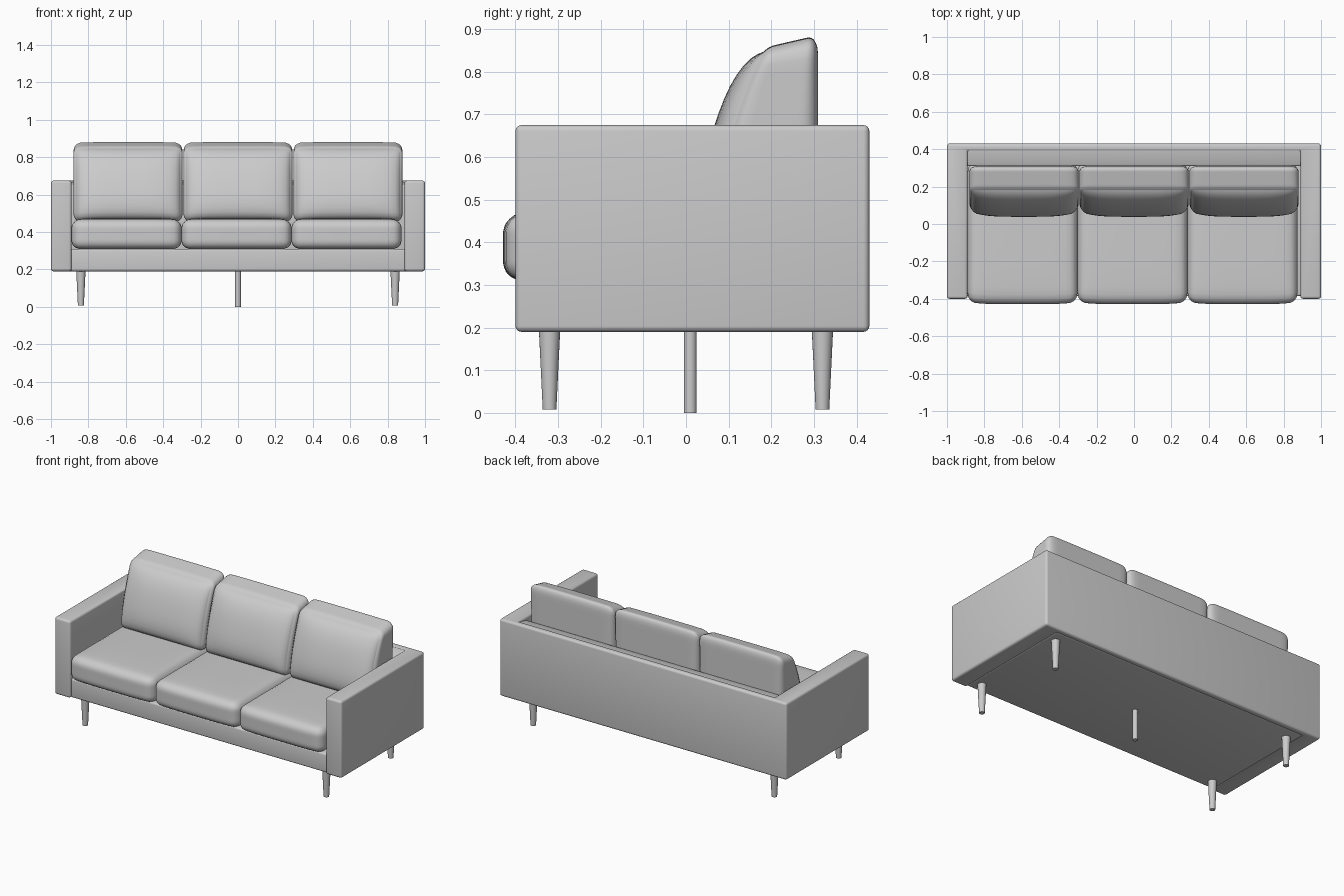
import bpy, bmesh, math
from mathutils import Vector

old = bpy.data.objects.get("Cube")
if old:
    bpy.data.objects.remove(old, do_unlink=True)

fabric = bpy.data.materials.new("light_grey")
fabric.use_nodes = True
GREY = (0.6, 0.6, 0.6, 1)
fabric.diffuse_color = GREY
fabric.node_tree.nodes["Principled BSDF"].inputs["Base Color"].default_value = GREY


def finish(name, bm, bevel=0.0):
    bmesh.ops.recalc_face_normals(bm, faces=bm.faces)
    if bevel:
        bmesh.ops.bevel(bm, geom=bm.edges[:], offset=bevel, segments=4,
                        profile=0.5, affect='EDGES', clamp_overlap=True)
    mesh = bpy.data.meshes.new(name)
    bm.to_mesh(mesh)
    bm.free()
    mesh.materials.append(fabric)
    obj = bpy.data.objects.new(name, mesh)
    bpy.context.collection.objects.link(obj)
    bpy.ops.object.select_all(action='DESELECT')
    obj.select_set(True)
    bpy.context.view_layer.objects.active = obj
    bpy.ops.object.shade_smooth_by_angle(angle=math.radians(40))


def prism(name, points, direction, bevel):
    """Extrude a flat outline along a direction and round its edges."""
    bm = bmesh.new()
    face = bm.faces.new([bm.verts.new(p) for p in points])
    out = bmesh.ops.extrude_face_region(bm, geom=[face])
    verts = [v for v in out["geom"] if isinstance(v, bmesh.types.BMVert)]
    bmesh.ops.translate(bm, verts=verts, vec=direction)
    finish(name, bm, bevel)


def cushion(name, half, radius, place):
    """Rounded block; place() maps unit and local coordinates to the model."""
    bm = bmesh.new()
    bmesh.ops.create_cube(bm, size=2)
    bmesh.ops.subdivide_edges(bm, edges=bm.edges[:], cuts=17, use_grid_fill=True)
    core = [h - radius for h in half]
    for v in bm.verts:
        unit = [math.sin(c * math.pi / 2) for c in v.co]
        p = Vector([u * h for u, h in zip(unit, half)])
        inner = Vector([max(-c, min(c, q)) for q, c in zip(p, core)])
        p = inner + (p - inner).normalized() * radius
        v.co = place(p, unit)
    finish(name, bm)


# Arms and back shell as one U-shaped wall
INNER, BACK, FRONT, FLOOR, TOP = 0.89, 0.39, -0.4, 0.19, 0.675
right = [(-1, 0.43), (-1, FRONT), (-INNER, FRONT), (-INNER, BACK)]
outline = right + [(-x, y) for x, y in reversed(right)]
prism("arms_and_back", [(x, y, FLOOR) for x, y in outline],
      (0, 0, TOP - FLOOR), 0.014)

# Seat base and sloping inner back
section = [(-0.385, FLOOR), (0.4, FLOOR), (0.4, 0.31), (-0.385, 0.31)]
prism("seat_base", [(-0.9, y, z) for y, z in section], (1.8, 0, 0), 0.012)
section = [(0.31, 0.3), (0.4, 0.3), (0.4, 0.67), (0.31, 0.65)]
prism("inner_back", [(-0.9, y, z) for y, z in section], (1.8, 0, 0), 0.008)

# Seat and back cushions
for side, cx in (("right", -0.588), ("middle", 0.0), ("left", 0.588)):
    def place_seat(p, u):
        crown = (1 - u[0] ** 4) * (1 - u[1] ** 4)
        z = p.z + (0.01 * crown if p.z > 0 else 0)
        y = p.y - 0.012 * (1 - u[0] ** 4) * max(0, -u[1])
        return Vector((cx - 0.008 + p.x, y - 0.045, 0.388 + z))

    cushion(side + "_seat_cushion", (0.294, 0.372, 0.078), 0.045, place_seat)

    def place_back(p, u):
        h = max(0, (p.z + 0.215) / 0.43)
        forward = 0.5 - p.y / 0.24
        crown = (1 - u[0] ** 4) * (1 - u[2] ** 4)
        depth = 0.25 - 0.12 * h ** 1.6
        y = 0.31 - depth * forward - 0.035 * crown * max(0, -u[1])
        z = 0.668 + p.z - 0.03 * forward * h ** 3
        return Vector((cx + p.x, y, z + 0.003 * (1 - u[0] ** 4)))

    cushion(side + "_back_cushion", (0.292, 0.12, 0.215), 0.045, place_back)


# Tapered corner legs and a straight centre support
def leg(name, x, y, low, r_low, r_high):
    bm = bmesh.new()
    height = FLOOR + 0.005 - low
    bmesh.ops.create_cone(bm, cap_ends=True, segments=24, radius1=r_low,
                          radius2=r_high, depth=height)
    bmesh.ops.translate(bm, verts=bm.verts, vec=(x, y, low + height / 2))
    finish(name, bm)


for side, sx in (("right", -1), ("left", 1)):
    for end, sy in (("front", -1), ("back", 1)):
        leg(f"{end}_{side}_leg", sx * 0.84, sy * 0.32, 0.008, 0.016, 0.025)
leg("centre_leg", 0, 0.01, 0, 0.015, 0.015)
